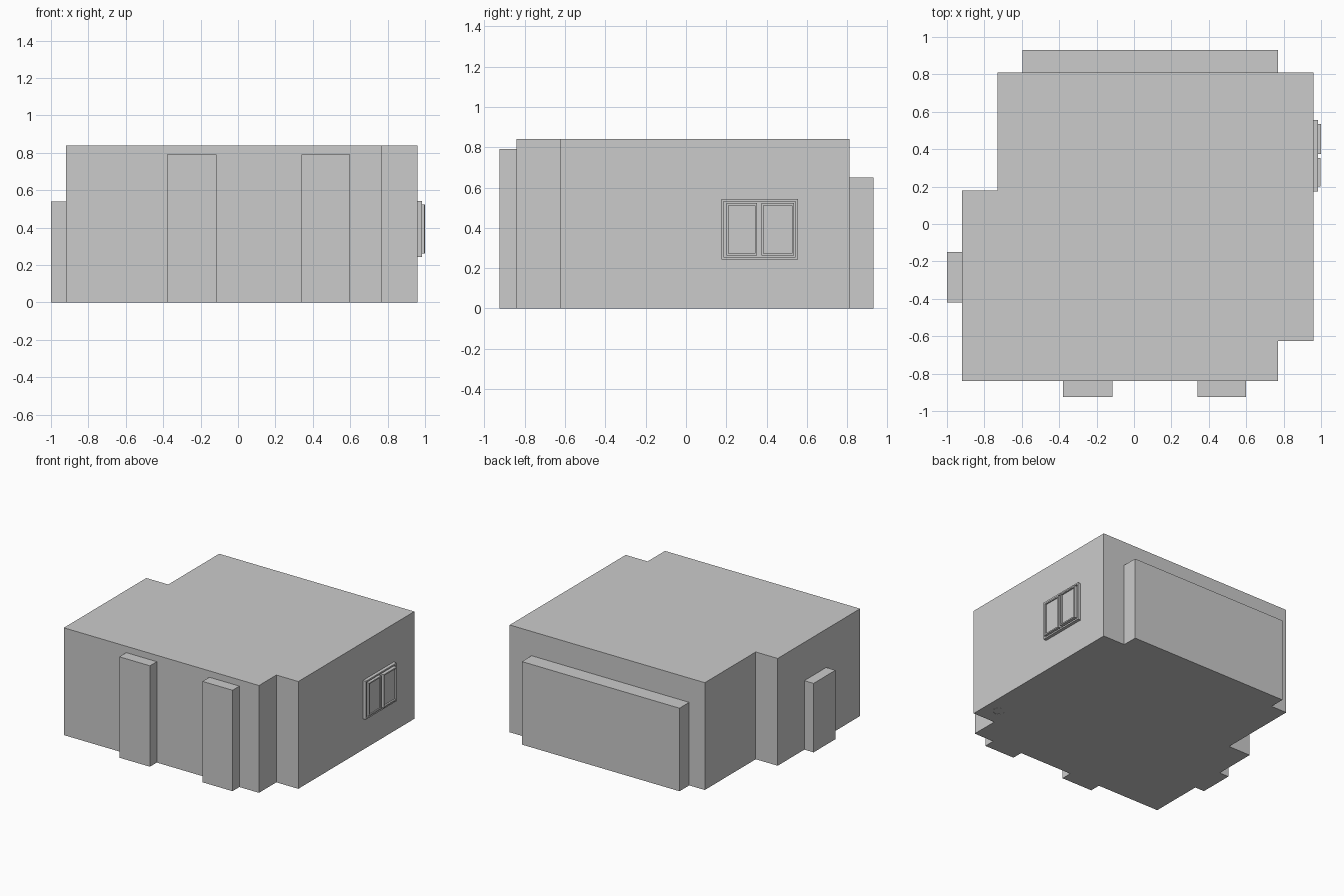
import bpy, bmesh
from math import cos, sin, tau

if "Cube" in bpy.data.objects:
    bpy.data.objects.remove(bpy.data.objects["Cube"])


def finish(name, bm):
    bmesh.ops.recalc_face_normals(bm, faces=bm.faces)
    me = bpy.data.meshes.new(name)
    bm.to_mesh(me)
    bm.free()
    ob = bpy.data.objects.new(name, me)
    bpy.context.collection.objects.link(ob)
    return ob


def prism(name, outline, z0, z1):
    bm = bmesh.new()
    face = bm.faces.new([bm.verts.new((x, y, z0)) for x, y in outline])
    ext = bmesh.ops.extrude_face_region(bm, geom=[face], use_keep_orig=True)
    top = [v for v in ext["geom"] if isinstance(v, bmesh.types.BMVert)]
    bmesh.ops.translate(bm, verts=top, vec=(0, 0, z1 - z0))
    return finish(name, bm)


def box(name, x0, x1, y0, y1, z0, z1):
    return prism(name, [(x0, y0), (x1, y0), (x1, y1), (x0, y1)], z0, z1)


def ring(name, inner, outer, front, back):
    """Closed frame between two matching loops of (y, z), from x=back to x=front."""
    bm = bmesh.new()
    loops = [[bm.verts.new((x, y, z)) for y, z in loop]
             for loop, x in ((inner, back), (outer, back), (outer, front), (inner, front))]
    n = len(inner)
    for k in range(4):
        a, b = loops[k], loops[(k + 1) % 4]
        for i in range(n):
            j = (i + 1) % n
            bm.faces.new((a[i], a[j], b[j], b[i]))
    return finish(name, bm)


def rect(y0, y1, z0, z1, inset=0.0):
    return [(y0 + inset, z0 + inset), (y1 - inset, z0 + inset),
            (y1 - inset, z1 - inset), (y0 + inset, z1 - inset)]


# Main room volume with stepped corners
prism("room_shell", [(-0.92, -0.84), (0.77, -0.84), (0.77, -0.625), (0.96, -0.625),
                     (0.96, 0.81), (-0.73, 0.81), (-0.73, 0.18), (-0.92, 0.18)], 0, 0.84)

# Recess volumes projecting from the walls
box("back_bay", -0.595, 0.77, 0.81, 0.93, 0, 0.65)
box("left_alcove", -1.0, -0.92, -0.42, -0.15, 0, 0.54)
for i, (x0, x1) in enumerate(((-0.38, -0.115), (0.34, 0.60))):
    box(f"front_doorway_{i + 1}", x0, x1, -0.925, -0.84, 0, 0.79)

# Window on the right wall: outer frame, two sashes with panes
W = (0.175, 0.555, 0.243, 0.543)
ring("window_frame", rect(*W, 0.012), rect(*W), 0.985, 0.955)
for i, (y0, y1, x) in enumerate(((0.20, 0.352, 0.996), (0.375, 0.535, 1.0))):
    s = (y0, y1, 0.262, 0.522)
    ring(f"window_sash_{i + 1}", rect(*s, 0.01), rect(*s), x, 0.955)
    box(f"window_pane_{i + 1}", 0.955, 0.987, y0 + 0.01, y1 - 0.01, 0.272, 0.512)

# Small round rim on the floor underside
rim = ring("floor_rim", *[[(r * cos(tau * i / 24), r * sin(tau * i / 24)) for i in range(24)]
                          for r in (0.038, 0.05)], 0.001, -0.006)
rim.rotation_euler = (0, tau / 4, 0)
rim.location = (0.84, -0.49, 0)
